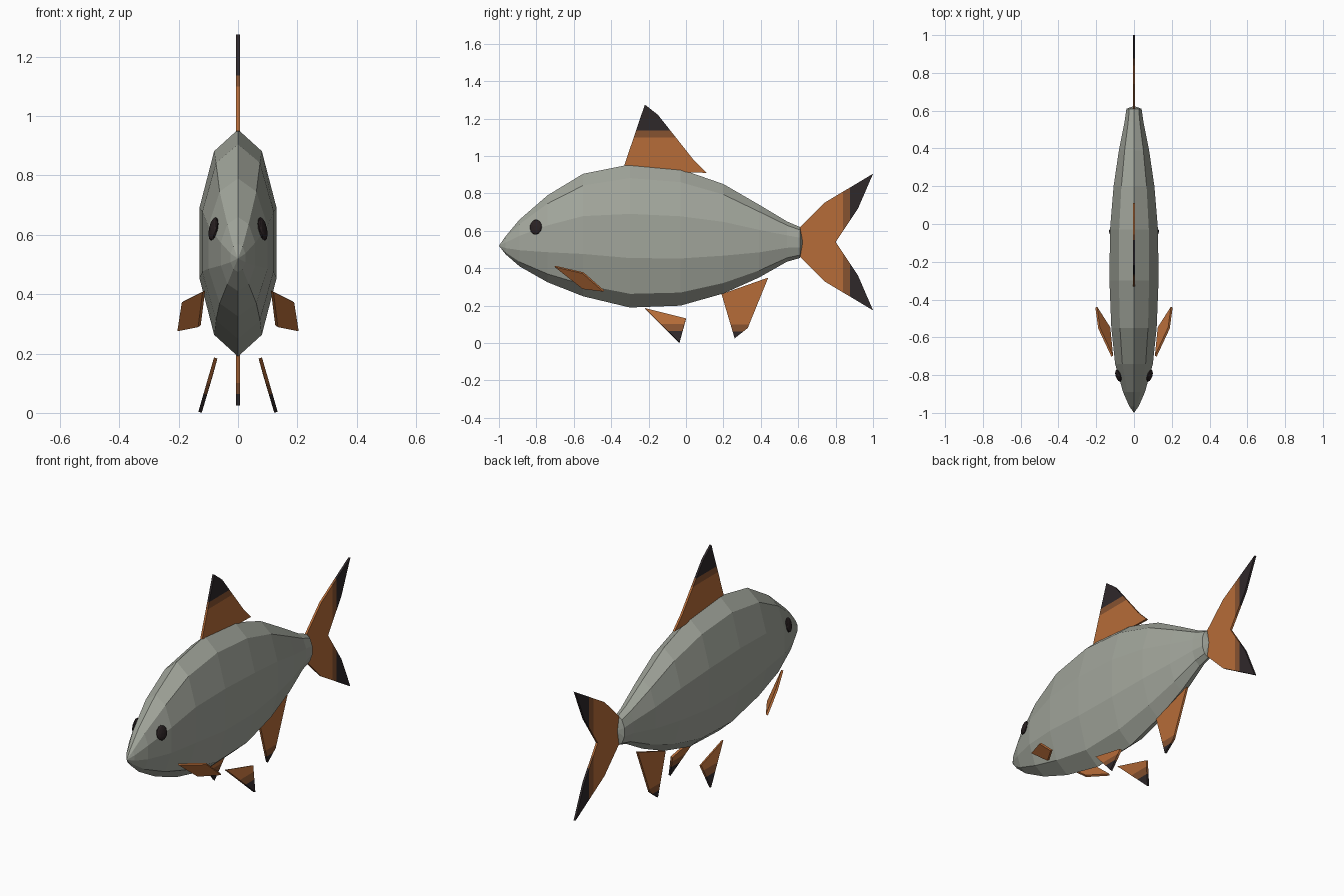
import bpy
import bmesh
from math import sin, cos, pi
from mathutils import Matrix, Vector

default_cube = bpy.data.objects.get("Cube")
if default_cube:
    bpy.data.objects.remove(default_cube, do_unlink=True)


def make_material(name, color):
    material = bpy.data.materials.new(name)
    material.use_nodes = True
    material.diffuse_color = (*color, 1)
    shader = next(n for n in material.node_tree.nodes if n.type == 'BSDF_PRINCIPLED')
    shader.inputs["Base Color"].default_value = (*color, 1)
    shader.inputs["Roughness"].default_value = 0.8
    return material


body_grey = make_material("body grey", (0.36, 0.38, 0.33))
fin_orange = make_material("fin orange", (0.47, 0.15, 0.04))
fin_brown = make_material("fin brown", (0.24, 0.085, 0.03))
tip_black = make_material("tip black", (0.028, 0.021, 0.023))
eye_black = make_material("eye black", (0.022, 0.015, 0.016))


def make_object(name, bm, materials, mirrored=False):
    mesh = bpy.data.meshes.new(name)
    bm.to_mesh(mesh)
    bm.free()
    for material in materials:
        mesh.materials.append(material)
    obj = bpy.data.objects.new(name, mesh)
    bpy.context.scene.collection.objects.link(obj)
    if mirrored:
        obj.modifiers.new("Mirror", 'MIRROR').use_mirror_merge = False
    return obj


def make_fin(name, outlines, axis=None, brown_start=0, black_start=0, mirrored=False):
    """Thin plate; colour bands begin at two distances along the axis."""
    bm = bmesh.new()
    for outline in outlines:
        bm.faces.new([bm.verts.new(point) for point in outline])
    bmesh.ops.remove_doubles(bm, verts=bm.verts[:], dist=0.0001)
    if axis:
        axis = Vector(axis)
        for start in (brown_start, black_start):
            bmesh.ops.bisect_plane(bm, geom=bm.verts[:] + bm.edges[:] + bm.faces[:],
                                   plane_co=axis * start, plane_no=axis)
        for face in bm.faces:
            distance = face.calc_center_median().dot(axis)
            face.material_index = (distance > brown_start) + (distance > black_start)
    bmesh.ops.recalc_face_normals(bm, faces=bm.faces[:])
    fin = make_object(name, bm, (fin_orange, fin_brown, tip_black), mirrored)
    solidify = fin.modifiers.new("Thickness", 'SOLIDIFY')
    solidify.thickness = 0.012
    solidify.offset = 0
    return fin


# Body: ten-sided rings (y, top, bottom, half width) closed by two points
SIDES = 10
rings = [
    (-0.965, 0.57, 0.475, 0.025), (-0.89, 0.66, 0.41, 0.058),
    (-0.74, 0.79, 0.325, 0.1), (-0.55, 0.905, 0.25, 0.12),
    (-0.3, 0.955, 0.19, 0.13), (-0.03, 0.93, 0.2, 0.127),
    (0.2, 0.85, 0.265, 0.108), (0.39, 0.74, 0.35, 0.08),
    (0.54, 0.65, 0.435, 0.05), (0.61, 0.62, 0.455, 0.04),
]
bm = bmesh.new()
loops = []
for y, top, bottom, half_width in rings:
    loop = []
    for i in range(SIDES):
        angle = pi / 2 + 2 * pi * i / SIDES
        x = half_width * cos(angle) / cos(pi / SIDES)
        z = (top + bottom) / 2 + (top - bottom) / 2 * sin(angle)
        loop.append(bm.verts.new((x, y, z)))
    loops.append(loop)
nose = bm.verts.new((0, -1, 0.52))
tail_root = bm.verts.new((0, 0.625, 0.54))
for i in range(SIDES):
    j = (i + 1) % SIDES
    for a, b in zip(loops, loops[1:]):
        bm.faces.new((a[i], a[j], b[j], b[i]))
    bm.faces.new((nose, loops[0][j], loops[0][i]))
    bm.faces.new((tail_root, loops[-1][i], loops[-1][j]))
bmesh.ops.recalc_face_normals(bm, faces=bm.faces[:])
make_object("body", bm, [body_grey])


# Fins on the centre plane, outlined as (y, z)
def centre_plane(outline):
    return [(0, y, z) for y, z in outline]


dorsal = [(-0.33, 0.95), (-0.22, 1.275), (-0.15, 1.22), (0.04, 0.98),
          (0.11, 0.91), (0.02, 0.912)]
make_fin("dorsal_fin", [centre_plane(dorsal)], (0, 0, 1), 1.1, 1.137)

anal = [(0.19, 0.262), (0.44, 0.35), (0.33, 0.08), (0.26, 0.025)]
make_fin("anal_fin", [centre_plane(anal)], (0, 0, -1), -0.1, -0.063)

# Tail: one lobe and its reflection across the middle height
MIDDLE = 0.54
lobe = [(0.61, MIDDLE), (0.61, 0.62), (0.74, 0.75), (1, 0.905), (0.92, 0.72), (0.8, MIDDLE)]
lower_lobe = [(y, 2 * MIDDLE - z) for y, z in reversed(lobe)]
make_fin("tail_fin", [centre_plane(lobe), centre_plane(lower_lobe)], (0, 1, 0), 0.84, 0.877)

# Paired fins
pelvic = [(0.075, -0.22, 0.185), (0.09, 0, 0.13), (0.128, -0.035, 0.002)]
make_fin("pelvic_fins", [pelvic], (0, 0, -1), -0.1, -0.063, mirrored=True)

pectoral = [(0.115, -0.7, 0.41), (0.185, -0.55, 0.375), (0.2, -0.44, 0.278), (0.13, -0.55, 0.292)]
make_fin("pectoral_fins", [pectoral], mirrored=True)

# Eyes: flattened balls turned to lie on the head
bm = bmesh.new()
placement = (Matrix.Translation((0.083, -0.803, 0.62)) @ Matrix.Rotation(-0.3, 4, 'Z')
             @ Matrix.Rotation(-0.2, 4, 'Y') @ Matrix.Diagonal((0.012, 0.034, 0.041, 1)))
bmesh.ops.create_icosphere(bm, subdivisions=2, radius=1, matrix=placement)
make_object("eyes", bm, [eye_black], mirrored=True)
